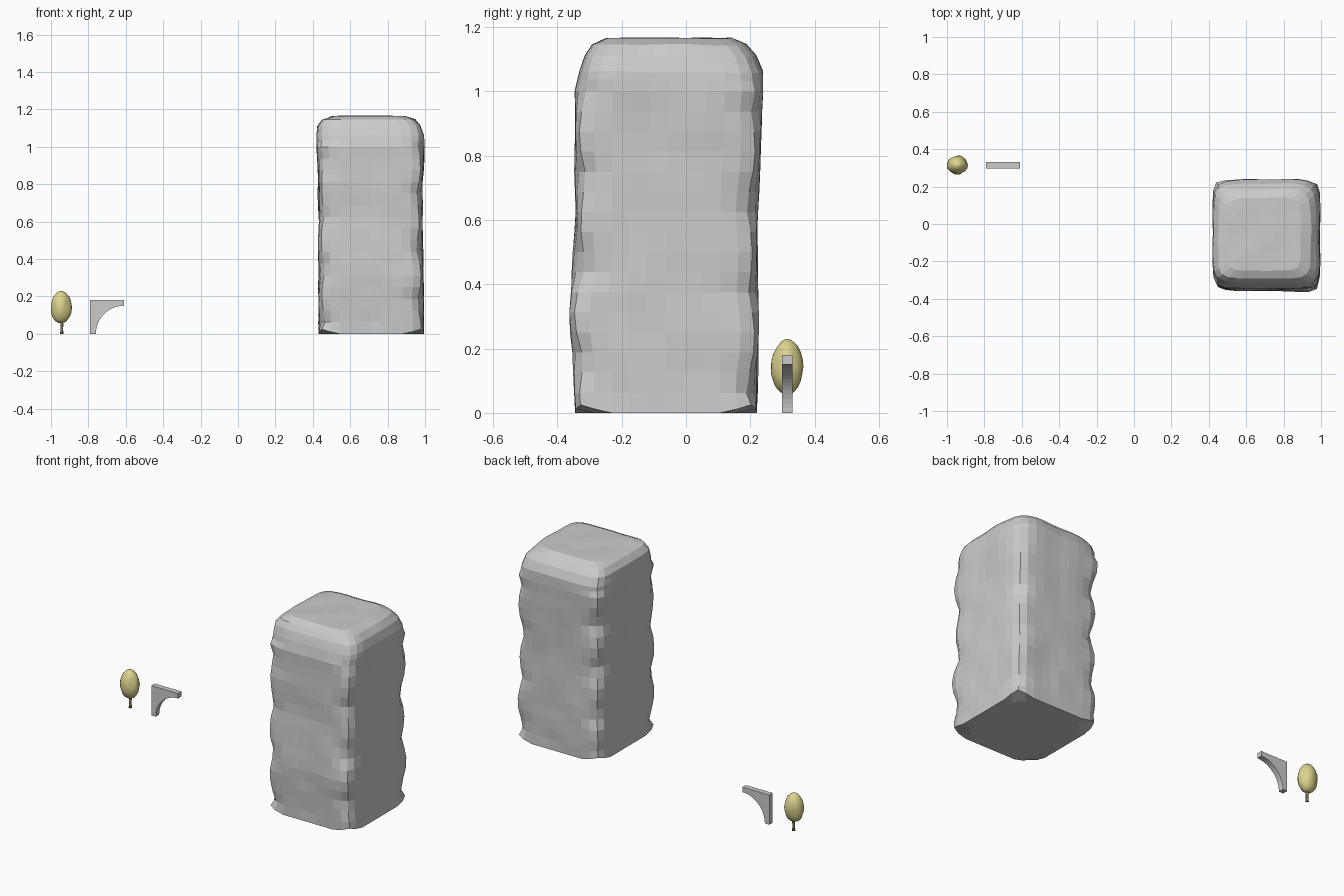
import bpy, bmesh, math
from mathutils import Vector, noise

if "Cube" in bpy.data.objects:
    bpy.data.objects.remove(bpy.data.objects["Cube"])


def finish(name, bm, color=None, smooth=False):
    bmesh.ops.recalc_face_normals(bm, faces=bm.faces)
    me = bpy.data.meshes.new(name)
    bm.to_mesh(me)
    bm.free()
    ob = bpy.data.objects.new(name, me)
    bpy.context.collection.objects.link(ob)
    if smooth:
        for p in me.polygons:
            p.use_smooth = True
    if color:
        mat = bpy.data.materials.new(name + "_colour")
        mat.diffuse_color = (*color, 1)
        mat.use_nodes = True
        mat.node_tree.nodes["Principled BSDF"].inputs["Base Color"].default_value = mat.diffuse_color
        me.materials.append(mat)
    return ob


def loft(bm, rings, cap_start=True, cap_end=True):
    vr = [[bm.verts.new(p) for p in r] for r in rings]
    n = len(vr[0])
    for a, b in zip(vr, vr[1:]):
        for i in range(n):
            bm.faces.new((a[i], a[(i + 1) % n], b[(i + 1) % n], b[i]))
    if cap_start:
        bm.faces.new(vr[0][::-1])
    if cap_end:
        bm.faces.new(vr[-1])


# Rock pillar: sections of z, left, right, front, back
SECTIONS = [
    (0.00, .43, .995, -.345, .22), (0.30, .432, .99, -.36, .227),
    (0.60, .43, .985, -.342, .22), (0.80, .432, .985, -.345, .228),
    (1.00, .422, .995, -.345, .238), (1.06, .42, .99, -.328, .236),
    (1.11, .425, .975, -.31, .215), (1.145, .45, .945, -.29, .185),
    (1.165, .50, .89, -.25, .14),
]
SEG = 10


def square_loop():
    pts = []
    for k in range(4):
        for i in range(SEG):
            u, v = -1 + 2 * i / SEG, -1
            for _ in range(k):
                u, v = -v, u
            pts.append((u, v))
    return pts


def section(z):
    for a, b in zip(SECTIONS, SECTIONS[1:]):
        if z <= b[0]:
            t = (z - a[0]) / (b[0] - a[0])
            return [p + (q - p) * t for p, q in zip(a[1:], b[1:])]
    return SECTIONS[-1][1:]


def rock_ring(z, shrink=1.0, base=False, top=False):
    x0, x1, y0, y1 = section(z)
    pts = []
    for u, v in square_loop():
        # corners pinch in and out up the height
        wave = math.sin(z * 22 + 2.0 * u + 1.0 * v)
        power = 9 + 3.5 * wave
        if base or z == 0:
            power = 11
        if z > 1.0:
            power = 7
        s = shrink / (abs(u) ** power + abs(v) ** power) ** (1 / power)
        x = (x0 + x1) / 2 + u * s * (x1 - x0) / 2
        y = (y0 + y1) / 2 + v * s * (y1 - y0) / 2
        bump = 0.008 * noise.noise(Vector((x * 7, y * 7, z * 6)))
        zz = z
        if base:
            zz = 0
        elif z == 0:
            zz = 0.025 * max(0, abs(u * v) - 0.6) / 0.4   # lifted base corners
        else:
            x, y = x + bump * u, y + bump * v
            if z > 1.0:
                zz += bump * 0.7
        pts.append((x, y, zz))
    return pts


bm = bmesh.new()
levels = [i / 16 for i in range(17)] + [1.035, 1.06, 1.09, 1.11, 1.13, 1.145, 1.165]
rings = [rock_ring(0, 0.8, base=True)] + [rock_ring(z) for z in levels]
rings += [rock_ring(1.166, s) for s in (0.75, 0.5, 0.25)]
loft(bm, rings)
finish("rock_pillar", bm)

# Arched bracket: square corner with a quarter circle cut away
profile = [(-.61, .18), (-.79, .18), (-.79, 0)]
profile += [(-.61 - .15 * math.cos(a), .15 * math.sin(a))
            for a in [math.pi / 2 * i / 16 for i in range(17)]]
bm = bmesh.new()
loft(bm, [[(x, y, z) for x, z in profile] for y in (.298, .331)])
finish("arch_bracket", bm)

# Tree trunk
CX, CY = -.942, .315


def circle(r, z, n=8):
    return [(CX + r * math.cos(2 * math.pi * i / n),
             CY + r * math.sin(2 * math.pi * i / n), z) for i in range(n)]


bm = bmesh.new()
loft(bm, [circle(.010, 0), circle(.007, .02), circle(.008, .05), circle(.006, .09)])
finish("tree_trunk", bm, (.24, .19, .10), True)

# Tree crown: stretched, slightly lumpy ball, widest in the middle
bm = bmesh.new()
bmesh.ops.create_icosphere(bm, subdivisions=3, radius=1)
for v in bm.verts:
    c = v.co.copy()
    lump = 1 + 0.13 * noise.noise(c * 1.8 + Vector((3, 1, 2)))
    taper = 1 - 0.06 * c.z
    v.co = (CX - .003 + c.x * .055 * lump * taper,
            CY + c.y * .05 * lump * taper,
            .143 + c.z * .087)
finish("tree_crown", bm, (.72, .65, .27), True)
